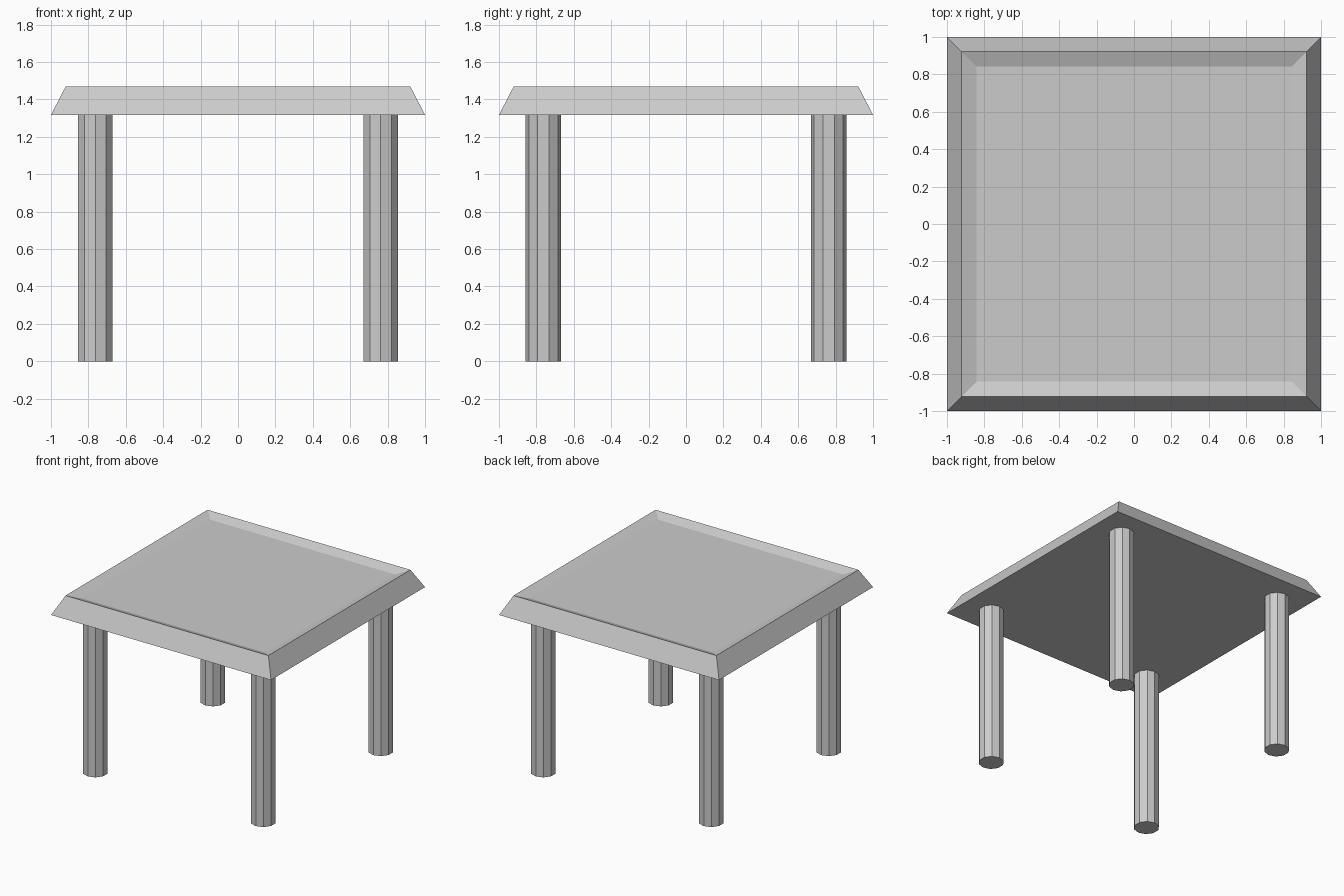
import bpy, bmesh

if "Cube" in bpy.data.objects:
    bpy.data.objects.remove(bpy.data.objects["Cube"])

TOP_Z, UNDER_Z = 1.468, 1.317


# Stack of square rings (half size, height), joined by quads and capped
def square_loft(name, rings):
    bm = bmesh.new()
    loops = [[bm.verts.new((sx * h, sy * h, z))
              for sx, sy in ((-1, -1), (1, -1), (1, 1), (-1, 1))]
             for h, z in rings]
    for a, b in zip(loops, loops[1:]):
        for i in range(4):
            j = (i + 1) % 4
            bm.faces.new((a[i], a[j], b[j], b[i]))
    bm.faces.new(loops[0][::-1])
    bm.faces.new(loops[-1])
    mesh = bpy.data.meshes.new(name)
    bm.to_mesh(mesh)
    bm.free()
    obj = bpy.data.objects.new(name, mesh)
    bpy.context.collection.objects.link(obj)
    return obj


# Table top: sloped sides, sharp rim, shallow dished surface
square_loft("table_top", [(1.0, UNDER_Z), (0.922, TOP_Z), (0.842, TOP_Z - 0.03)])

# Four ten-sided legs
for y, row in ((-0.763, "front"), (0.763, "back")):
    for x, side in ((-0.763, "left"), (0.763, "right")):
        bpy.ops.mesh.primitive_cylinder_add(
            vertices=10, radius=0.096, depth=UNDER_Z, location=(x, y, UNDER_Z / 2))
        bpy.context.object.name = f"{row}_{side}_leg"
